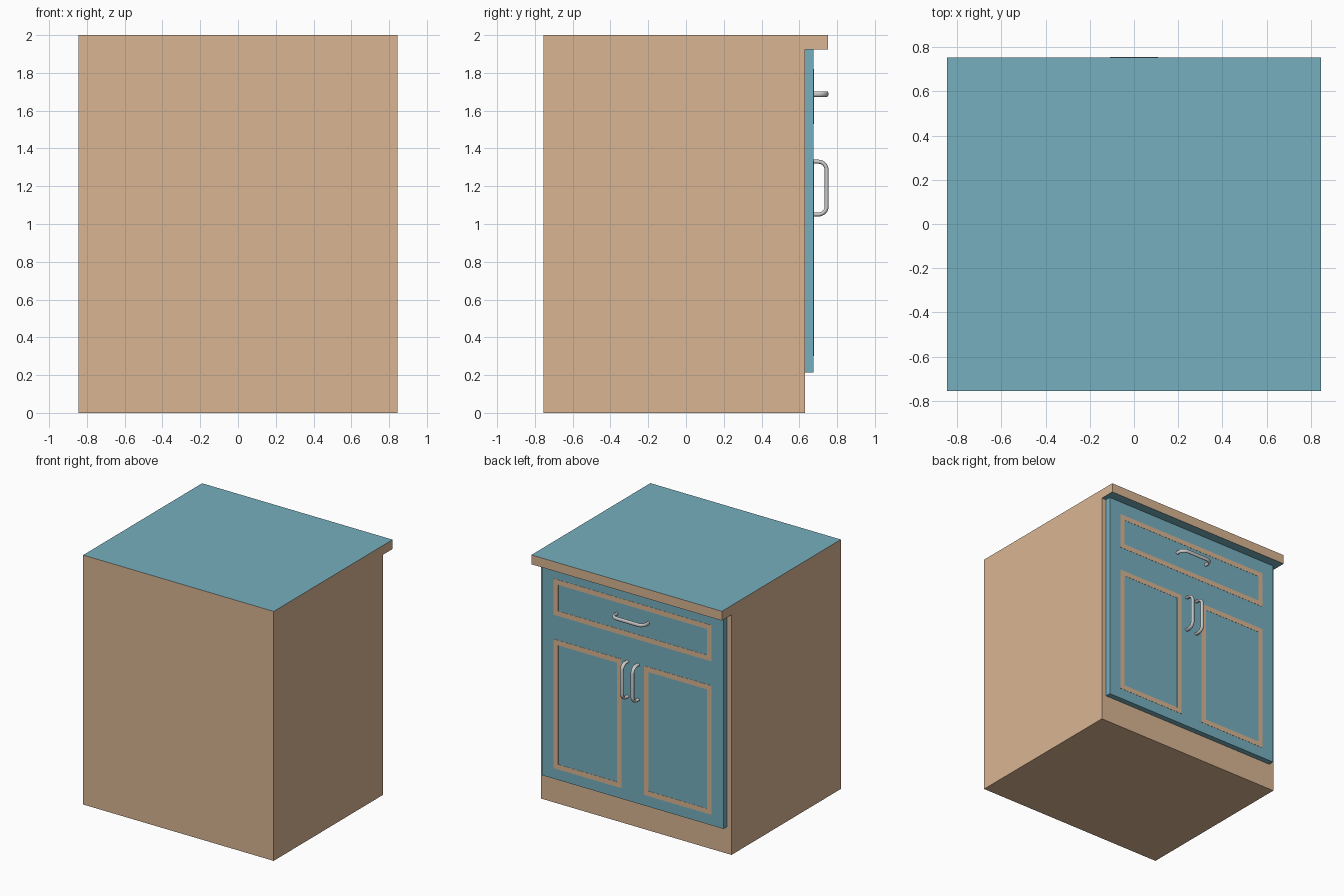
import bpy, bmesh
from math import sin, cos, pi, radians
from mathutils import Vector

if "Cube" in bpy.data.objects:
    bpy.data.objects.remove(bpy.data.objects["Cube"])


def material(name, color):
    m = bpy.data.materials.new(name)
    m.diffuse_color = color
    m.use_nodes = True
    m.node_tree.nodes["Principled BSDF"].inputs["Base Color"].default_value = m.diffuse_color
    return m


WOOD = material("tan_wood", (0.70, 0.46, 0.29, 1))
BLUE = material("blue_paint", (0.18, 0.43, 0.52, 1))
FRONT = 0.675                      # y of the painted front face


def finish(name, bm, *mats):
    bmesh.ops.recalc_face_normals(bm, faces=bm.faces)
    me = bpy.data.meshes.new(name)
    bm.to_mesh(me)
    bm.free()
    for m in mats:
        me.materials.append(m)
    ob = bpy.data.objects.new(name, me)
    bpy.context.collection.objects.link(ob)
    return ob


def extrude_profile(bm, points, offset):
    face = bm.faces.new([bm.verts.new(p) for p in points])
    ext = bmesh.ops.extrude_face_region(bm, geom=[face])
    verts = [g for g in ext["geom"] if isinstance(g, bmesh.types.BMVert)]
    bmesh.ops.translate(bm, vec=offset, verts=verts)


# Carcass with overhanging worktop: one side profile, extruded across
bm = bmesh.new()
side = [(-0.755, 0), (0.63, 0), (0.63, 1.925), (0.752, 1.925), (0.752, 2), (-0.755, 2)]
extrude_profile(bm, [(-0.845, y, z) for y, z in side], (1.69, 0, 0))
bm.normal_update()
for f in bm.faces:                 # worktop and its underside are painted
    if abs(f.normal.z) > 0.9 and f.calc_center_median().z > 1:
        f.material_index = 1
finish("cabinet_body", bm, WOOD, BLUE)

# Painted front panel
bm = bmesh.new()
panel = [(-0.805, 0.215), (0.805, 0.215), (0.805, 1.925), (-0.805, 1.925)]
extrude_profile(bm, [(x, 0.63, z) for x, z in panel], (0, FRONT - 0.63, 0))
finish("front_panel", bm, BLUE)


# Thin inlaid borders around the drawer and the doors
def border(name, x0, x1, z0, z1, w=0.04):
    bm = bmesh.new()
    rings = []
    for i in (0, w):
        corners = [(x0 + i, z0 + i), (x1 - i, z0 + i), (x1 - i, z1 - i), (x0 + i, z1 - i)]
        for y in (FRONT - 0.01, FRONT + 0.0015):
            rings.append([bm.verts.new((x, y, z)) for x, z in corners])
    back_out, front_out, back_in, front_in = rings
    loop = [back_out, front_out, front_in, back_in]
    for a, b in zip(loop, loop[1:] + loop[:1]):
        for i in range(4):
            j = (i + 1) % 4
            bm.faces.new((a[i], a[j], b[j], b[i]))
    finish(name, bm, WOOD)


border("drawer_border", -0.70, 0.70, 1.53, 1.82)
border("left_door_border", 0.10, 0.70, 0.30, 1.335)
border("right_door_border", -0.70, -0.10, 0.30, 1.335)


# Bent bar handle: oval section swept along a rounded U
def handle(name, location, upright, half=0.14, r=0.045, sides=14, steps=7):
    bar = 0.745 - FRONT            # stand-off of the bar centre line
    path = [(-half, -0.005, 0)]    # along, out, direction angle from outward
    for k in range(steps + 1):
        a = pi / 2 * k / steps
        path.append((-half + r - r * cos(a), bar - r + r * sin(a), a))
    path += [(-u, v, pi - a) for u, v, a in reversed(path)]
    bm = bmesh.new()
    rings = []
    for u, v, a in path:
        ring = []
        for s in range(sides):
            t = 2 * pi * s / sides
            p, q = 0.0105 * cos(t), 0.015 * sin(t)
            ring.append(bm.verts.new((u - p * cos(a), v + p * sin(a), q)))
        rings.append(ring)
    for a, b in zip(rings, rings[1:]):
        for i in range(sides):
            j = (i + 1) % sides
            bm.faces.new((a[i], a[j], b[j], b[i]))
    bm.faces.new(rings[0])
    bm.faces.new(rings[-1])
    ob = finish(name, bm)
    ob.location = Vector(location)
    if upright:
        ob.rotation_euler.y = radians(90)
    bpy.ops.object.select_all(action='DESELECT')
    ob.select_set(True)
    bpy.context.view_layer.objects.active = ob
    bpy.ops.object.shade_smooth_by_angle(angle=radians(40))


handle("drawer_handle", (0, FRONT, 1.688), False)
handle("left_door_handle", (0.047, FRONT, 1.19), True)
handle("right_door_handle", (-0.047, FRONT, 1.19), True)
